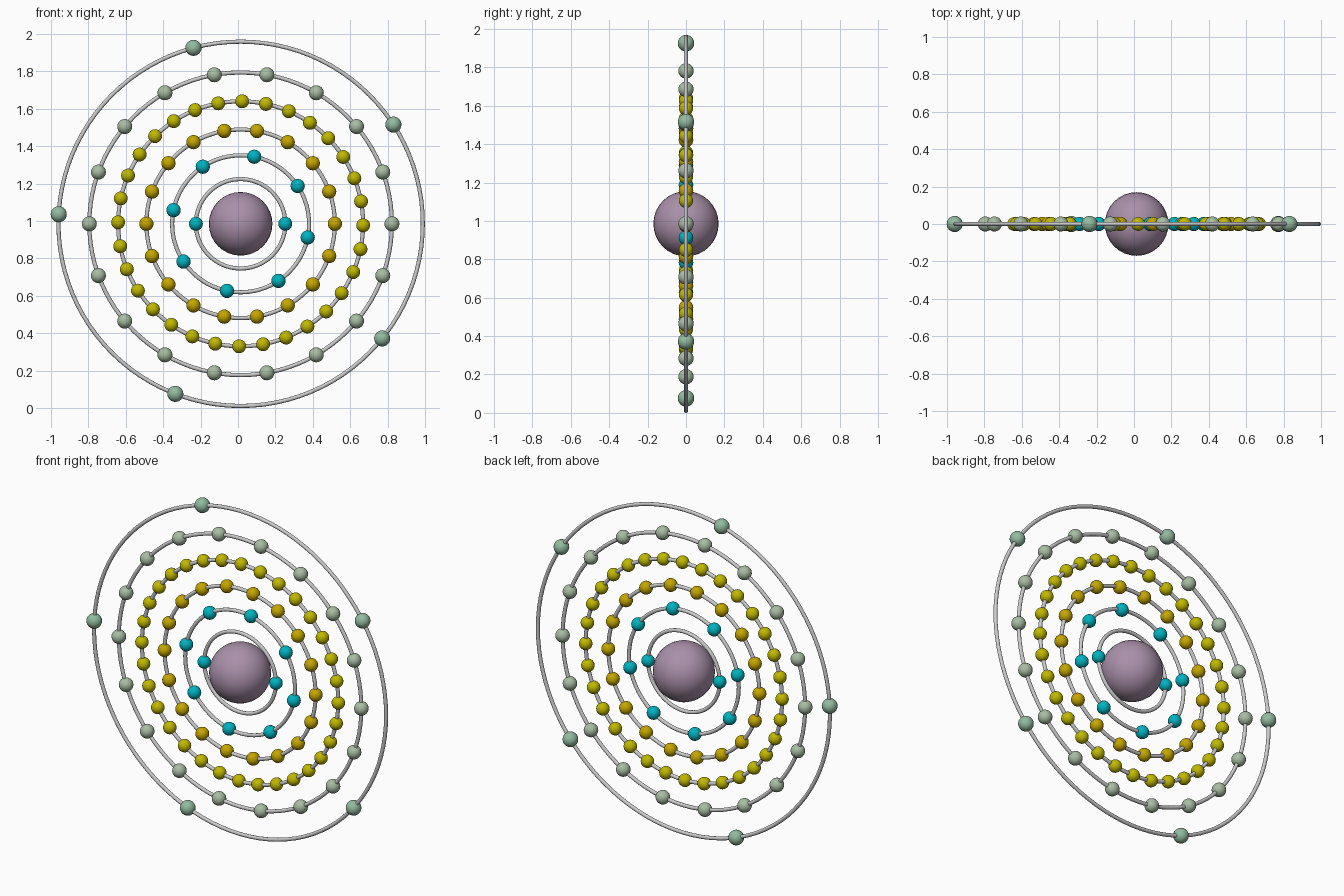
import bpy
from math import cos, sin, pi, radians

if "Cube" in bpy.data.objects:
    bpy.data.objects.remove(bpy.data.objects["Cube"])

CX, CZ = 0.014, 0.985   # centre of all shells
TUBE = 0.011


def material(name, rgb):
    m = bpy.data.materials.new(name)
    m.diffuse_color = (*rgb, 1)
    m.use_nodes = True
    m.node_tree.nodes["Principled BSDF"].inputs["Base Color"].default_value = m.diffuse_color
    return m


def ball(name, loc, r, mat, seg=24, rings=12):
    bpy.ops.mesh.primitive_uv_sphere_add(segments=seg, ring_count=rings, radius=r, location=loc)
    ob = bpy.context.object
    ob.name = name
    ob.data.materials.append(mat)
    bpy.ops.object.shade_smooth()
    return ob


def orbit(name, radius):
    bpy.ops.mesh.primitive_torus_add(major_radius=radius, minor_radius=TUBE, major_segments=96,
                                     minor_segments=12, location=(CX, 0, CZ), rotation=(pi / 2, 0, 0))
    bpy.context.object.name = name
    bpy.ops.object.shade_smooth()


cyan = material("cyan", (0.0, 0.45, 0.53))
amber = material("amber", (0.56, 0.38, 0.0))
yellow = material("yellow", (0.53, 0.48, 0.0))
sage = material("sage", (0.39, 0.51, 0.36))
green = material("green", (0.29, 0.50, 0.35))

# nucleus
ball("nucleus", (CX, 0, CZ), 0.17, material("mauve", (0.40, 0.28, 0.40)), 32, 16)

# shells: orbit radius, electron count, start angle, electron radius, colour
shells = [
    (0.239, 2, 0, 0.037, cyan),
    (0.366, 8, 33.5, 0.038, cyan),
    (0.504, 18, 0, 0.038, amber),
    (0.655, 32, -0.7, 0.037, yellow),
    (0.809, 18, 0, 0.040, sage),
    (0.974, 5, 33, 0.043, green),
]
for s, (radius, count, start, size, mat) in enumerate(shells, 1):
    orbit(f"orbit_ring_{s}", radius)
    for i in range(count):
        a = radians(start + 360 * i / count)
        ball(f"electron_{s}_{i + 1}", (CX + radius * cos(a), 0, CZ + radius * sin(a)), size, mat)
